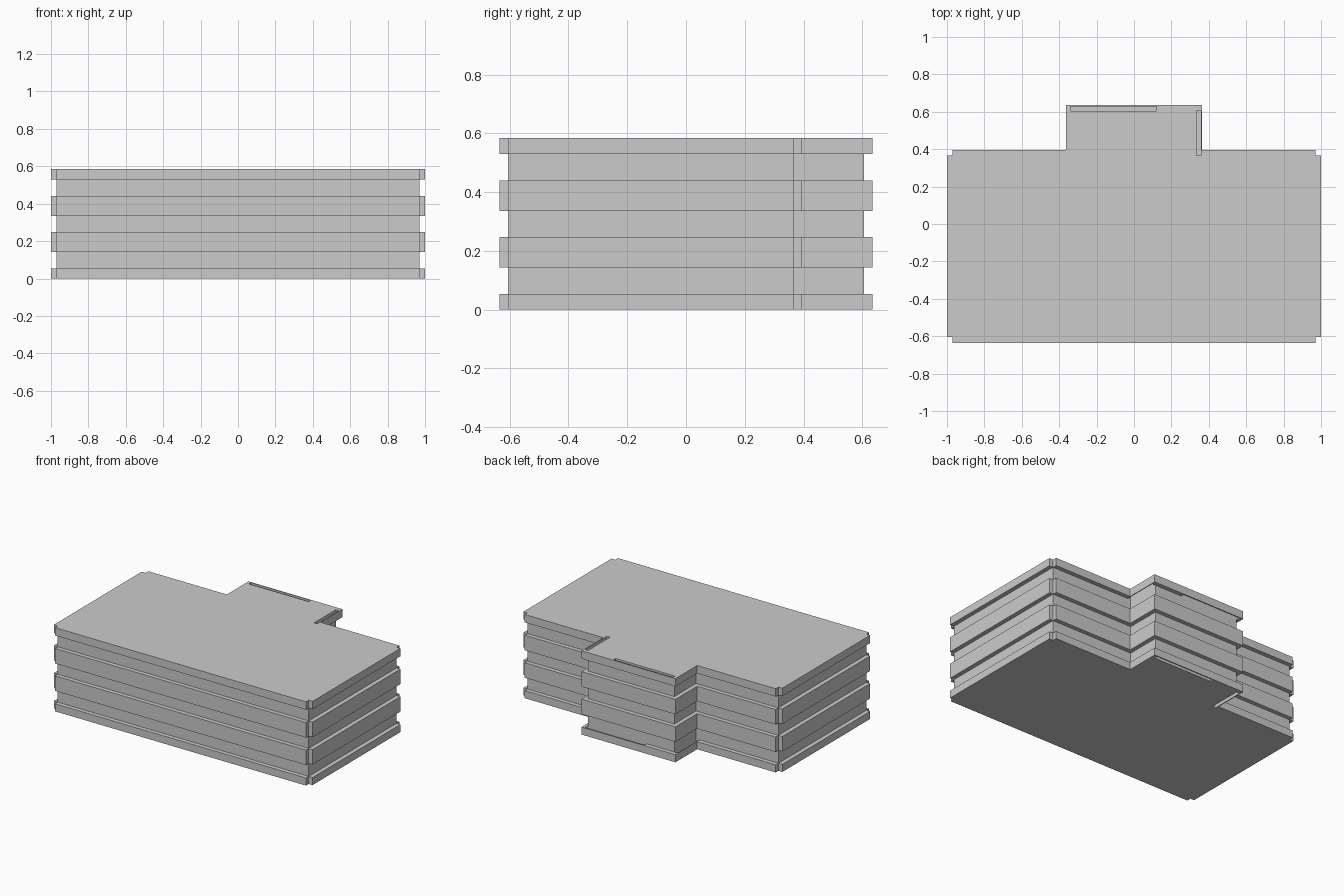
import bpy
import bmesh

default = bpy.data.objects.get("Cube")
if default:
    bpy.data.objects.remove(default, do_unlink=True)

HEIGHT = 0.585
WALL_X, FRONT_Y, BACK_Y = 0.97, -0.605, 0.365
WING_X, WING_Y = 0.333, 0.605
OUT = 0.03      # how far the bands stand out from the walls
SKIN = 0.006    # thickness of a band panel beside an open slot

concrete = bpy.data.materials.new("light_grey_concrete")
concrete.diffuse_color = (0.6, 0.6, 0.6, 1)
concrete.use_nodes = True
concrete.node_tree.nodes["Principled BSDF"].inputs["Base Color"].default_value = (0.6, 0.6, 0.6, 1)


def prism(name, outline, z0, z1):
    """Extrude a plan outline between two heights."""
    bm = bmesh.new()
    face = bm.faces.new([bm.verts.new((x, y, z0)) for x, y in outline])
    grown = bmesh.ops.extrude_face_region(bm, geom=[face])
    top = [v for v in grown["geom"] if isinstance(v, bmesh.types.BMVert)]
    bmesh.ops.translate(bm, verts=top, vec=(0, 0, z1 - z0))
    bmesh.ops.recalc_face_normals(bm, faces=bm.faces)
    mesh = bpy.data.meshes.new(name)
    bm.to_mesh(mesh)
    bm.free()
    mesh.materials.append(concrete)
    obj = bpy.data.objects.new(name, mesh)
    bpy.context.collection.objects.link(obj)
    return obj


def box(name, x0, x1, y0, y1, z0, z1):
    return prism(name, [(x0, y0), (x1, y0), (x1, y1), (x0, y1)], z0, z1)


# Main block with the rear wing, as one T-shaped body
half = [(WALL_X, FRONT_Y), (WALL_X, BACK_Y), (WING_X, BACK_Y), (WING_X, WING_Y)]
prism("building_walls", half + [(-x, y) for x, y in reversed(half)], 0, HEIGHT)

# Projecting floor bands, with open notches at the main corners
levels = {"base": (0, 0.053), "lower": (0.143, 0.248),
          "upper": (0.335, 0.44), "roof": (0.53, HEIGHT)}
wing_edge = WING_X + OUT
wing_back = WING_Y + OUT

for level, (z0, z1) in levels.items():
    box(f"{level}_front_band", -WALL_X, WALL_X, FRONT_Y - OUT, FRONT_Y, z0, z1)
    for side, s in (("left", 1), ("right", -1)):
        def sided(part, xa, xb, y0, y1):
            x0, x1 = sorted((s * xa, s * xb))
            box(f"{level}_{side}_{part}", x0, x1, y0, y1, z0, z1)

        sided("side_band", WALL_X, WALL_X + OUT, FRONT_Y, BACK_Y)
        sided("rear_band", wing_edge, WALL_X, BACK_Y, BACK_Y + OUT)
        # A narrow slot is left behind one wing panel at the roof and the base
        slotted = (level, side) in (("roof", "left"), ("base", "right"))
        inner = wing_edge - SKIN if slotted else WING_X
        sided("wing_side_band", inner, wing_edge, BACK_Y, WING_Y)

    # Rear wing band, hollow along part of its length at the roof and the base
    if level in ("roof", "base"):
        s = 1 if level == "roof" else -1
        slot = sorted((s * -0.34, s * 0.12))
        box(f"{level}_wing_rear_panel", slot[0], slot[1], wing_back - SKIN, wing_back, z0, z1)
        box(f"{level}_wing_rear_band_right", -wing_edge, slot[0], WING_Y, wing_back, z0, z1)
        box(f"{level}_wing_rear_band_left", slot[1], wing_edge, WING_Y, wing_back, z0, z1)
    else:
        box(f"{level}_wing_rear_band", -wing_edge, wing_edge, WING_Y, wing_back, z0, z1)
